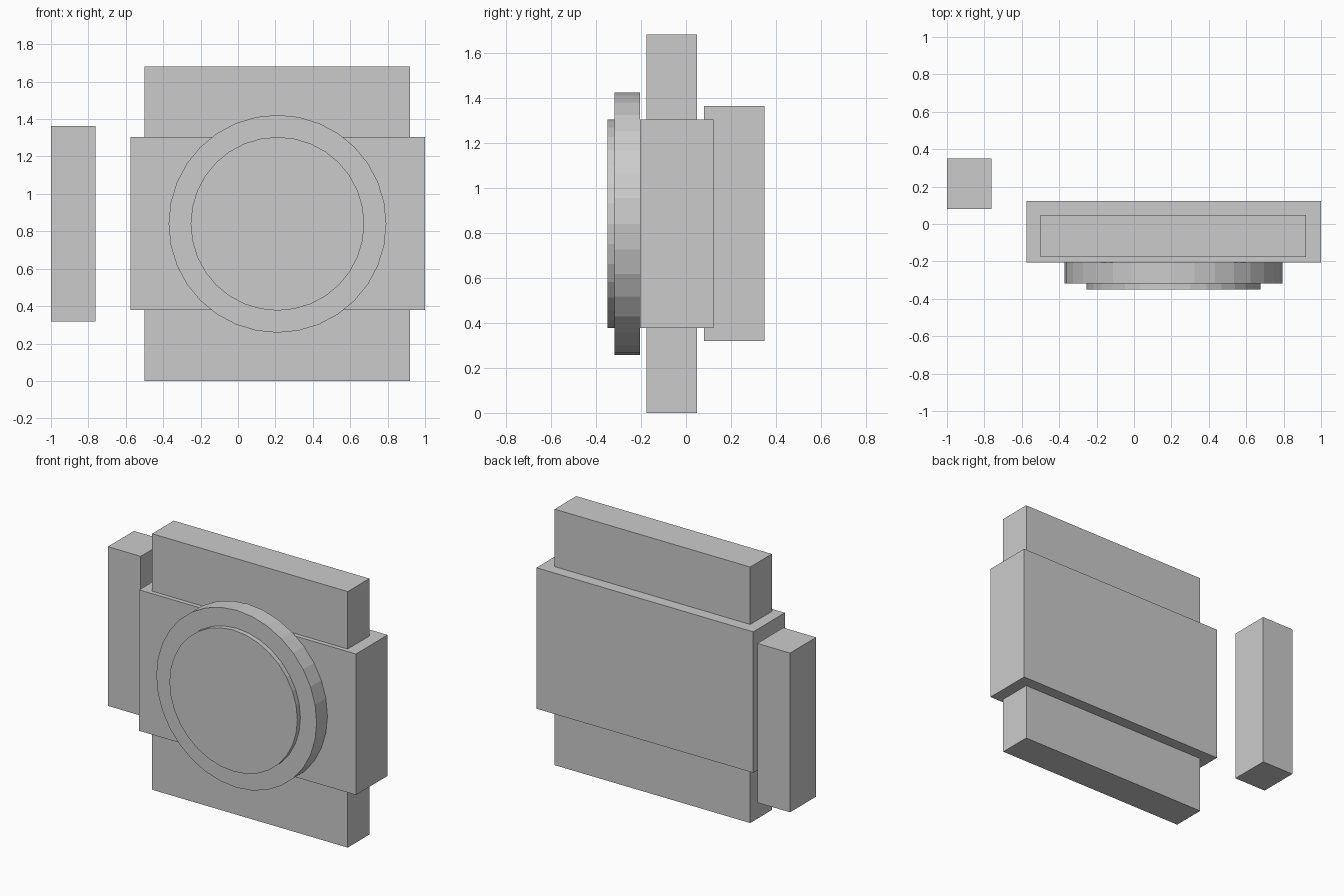
import bpy
import math

if "Cube" in bpy.data.objects:
    bpy.data.objects.remove(bpy.data.objects["Cube"])

grey = bpy.data.materials.new("plain grey")
grey.diffuse_color = (0.6, 0.6, 0.6, 1)
grey.use_nodes = True
grey.node_tree.nodes["Principled BSDF"].inputs["Base Color"].default_value = grey.diffuse_color


def finish(name):
    ob = bpy.context.object
    ob.name = name
    ob.data.materials.append(grey)
    bpy.ops.object.transform_apply(location=False, rotation=True, scale=True)


def box(name, x, y, z):
    # box from its extents along each axis
    spans = (x, y, z)
    bpy.ops.mesh.primitive_cube_add(size=1, location=[(a + b) / 2 for a, b in spans])
    bpy.context.object.scale = [b - a for a, b in spans]
    finish(name)


def disc(name, radius, y):
    # 32-sided disc facing the front
    bpy.ops.mesh.primitive_cylinder_add(
        vertices=32, radius=radius, depth=y[1] - y[0],
        location=(0.211, sum(y) / 2, 0.84), rotation=(math.pi / 2, 0, 0))
    finish(name)


# tall slab and the wider body wrapped around its middle
box("tall_slab", (-0.5, 0.92), (-0.176, 0.048), (0, 1.68))
box("wide_body", (-0.574, 1.0), (-0.205, 0.123), (0.378, 1.303))

# stepped round dial on the front
disc("dial_rim", 0.582, (-0.317, -0.205))
disc("dial_face", 0.464, (-0.349, -0.317))

# separate upright block to the left
box("side_block", (-1.0, -0.762), (0.079, 0.349), (0.319, 1.364))
